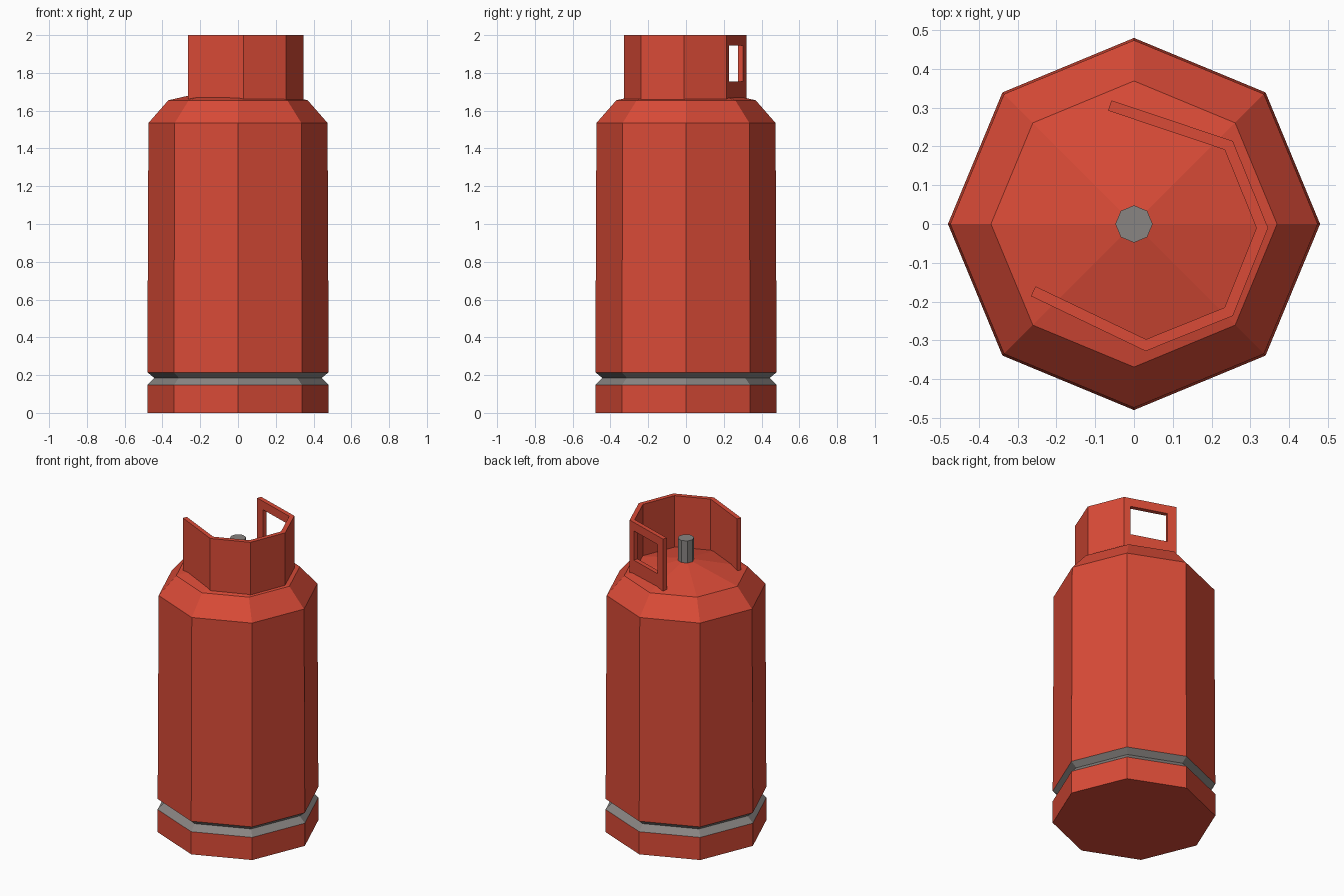
import bpy
import bmesh
from math import cos, sin, pi

if "Cube" in bpy.data.objects:
    bpy.data.objects.remove(bpy.data.objects["Cube"])


def material(name, rgb):
    m = bpy.data.materials.new(name)
    m.diffuse_color = (*rgb, 1.0)
    m.use_nodes = True
    m.node_tree.nodes["Principled BSDF"].inputs["Base Color"].default_value = m.diffuse_color
    return m


RED = material("cylinder red", (0.70, 0.070, 0.038))
GREY = material("metal grey", (0.25, 0.235, 0.225))


def make_object(name, bm, *mats):
    mesh = bpy.data.meshes.new(name)
    bm.to_mesh(mesh)
    bm.free()
    for m in mats:
        mesh.materials.append(m)
    ob = bpy.data.objects.new(name, mesh)
    bpy.context.collection.objects.link(ob)
    return ob


def lathe(name, profile, mats, grey_range=None, sides=8):
    """Closed octagonal solid from (radius, z) rings; radius 0 makes a point."""
    bm = bmesh.new()
    rings = []
    for r, z in profile:
        n = sides if r > 0 else 1
        rings.append([bm.verts.new((r * cos(2 * pi * k / sides),
                                    r * sin(2 * pi * k / sides), z)) for k in range(n)])
    for low, high in zip(rings, rings[1:]):
        for k in range(sides):
            j = (k + 1) % sides
            if len(high) == 1:
                bm.faces.new((low[k], low[j], high[0]))
            else:
                bm.faces.new((low[k], low[j], high[j], high[k]))
    bm.faces.new(rings[0][::-1])
    if len(rings[-1]) > 1:
        bm.faces.new(rings[-1])
    # Faces inside the height range get the second colour
    if grey_range:
        for f in bm.faces:
            if grey_range[0] < f.calc_center_median().z < grey_range[1]:
                f.material_index = 1
    return make_object(name, bm, *mats)


# Tank body: foot, grey V-groove, slightly tapered wall, shoulder, shallow cone top
lathe("tank_body",
      [(0.48, 0), (0.48, 0.147), (0.443, 0.185), (0.48, 0.215),
       (0.474, 1.535), (0.369, 1.655), (0, 1.74)],
      (RED, GREY), grey_range=(0.147, 0.215))

# Valve stub
lathe("valve", [(0.048, 1.70), (0.048, 1.872)], (GREY,))

# Guard collar: open sheet of panels with a hand hole in the last one, then thickened
corners = [(-0.266, -0.186), (0.03, -0.328), (0.255, -0.237),
           (0.346, -0.01), (0.255, 0.214)]
end = (-0.058, 0.319)
hole = [tuple(a + (b - a) * t for a, b in zip(corners[-1], end)) for t in (0.125, 0.83)]
path = corners + hole + [end]
heights = [1.65, 1.755, 1.945, 2.0]

bm = bmesh.new()
grid = [[bm.verts.new((x, y, z)) for z in heights] for x, y in path]
for i in range(len(path) - 1):
    for j in range(len(heights) - 1):
        if i == len(corners) and j == 1:   # hand hole
            continue
        bm.faces.new((grid[i][j], grid[i + 1][j], grid[i + 1][j + 1], grid[i][j + 1]))
collar = make_object("guard_collar", bm, RED)
thick = collar.modifiers.new("thickness", 'SOLIDIFY')
thick.thickness = 0.028
thick.offset = -1
thick.use_even_offset = True
